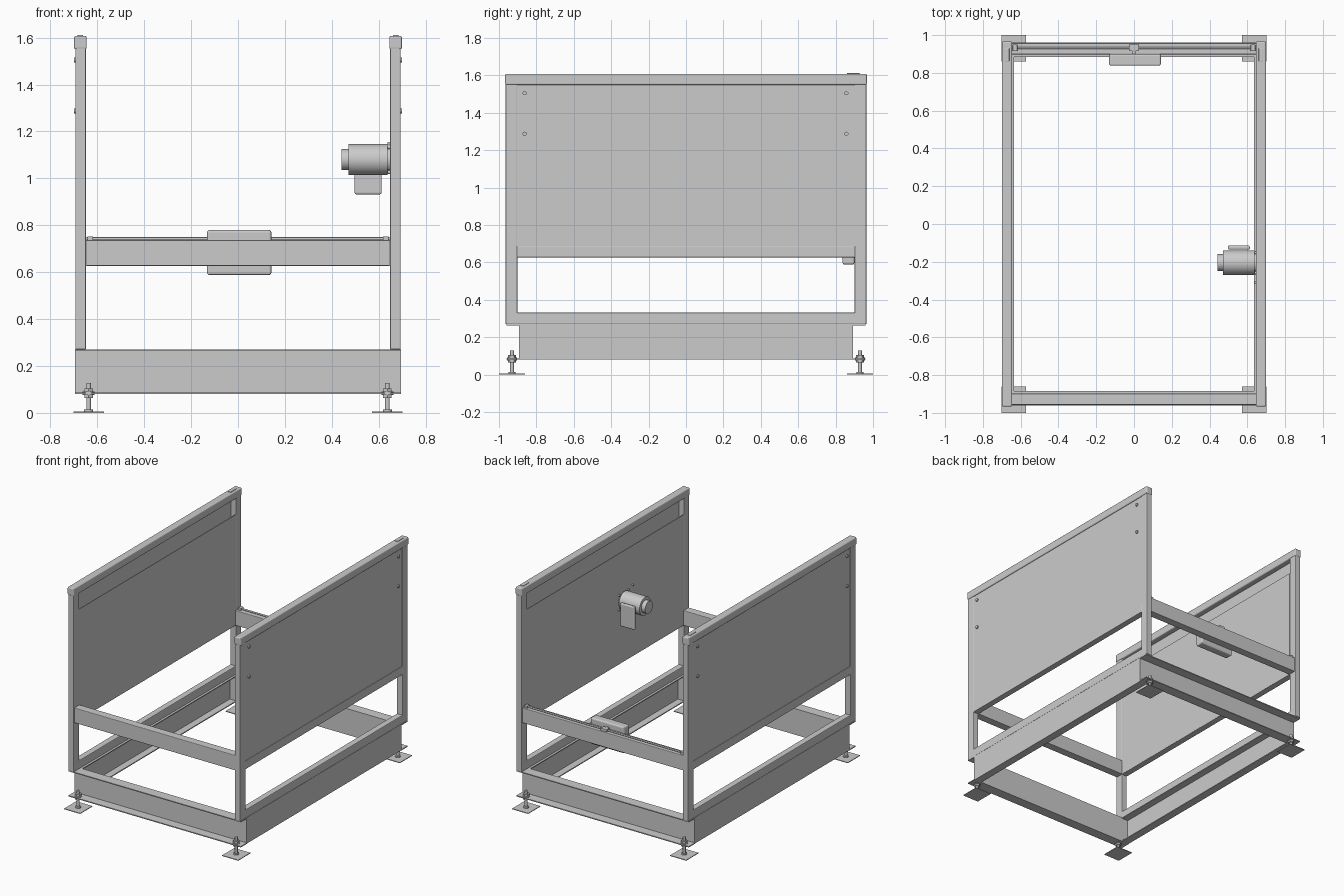
import bpy, math
from mathutils import Vector

if "Cube" in bpy.data.objects:
    bpy.data.objects.remove(bpy.data.objects["Cube"])


def box(name, x, y, z, bevel=0.0, segments=2):
    """Box from (min, max) ranges on each axis."""
    bpy.ops.mesh.primitive_cube_add(size=1, location=[(r[0] + r[1]) / 2 for r in (x, y, z)])
    ob = bpy.context.object
    ob.name = name
    ob.scale = [abs(r[1] - r[0]) for r in (x, y, z)]
    bpy.ops.object.transform_apply(location=False, rotation=False, scale=True)
    if bevel:
        m = ob.modifiers.new("bevel", 'BEVEL')
        m.width = bevel
        m.segments = segments
    return ob


def cyl(name, start, end, radius, sides=32):
    """Cylinder between two points."""
    a, b = Vector(start), Vector(end)
    bpy.ops.mesh.primitive_cylinder_add(vertices=sides, radius=radius, depth=(b - a).length,
                                        location=(a + b) / 2)
    ob = bpy.context.object
    ob.name = name
    ob.rotation_euler = (b - a).to_track_quat('Z', 'Y').to_euler()
    if sides > 8:
        bpy.ops.object.shade_smooth_by_angle(angle=math.radians(40))
    return ob


def channel(name, web, tip, length, axis):
    """C-channel: web position, flange tip position, half length, running axis."""
    t = 0.007 if tip > web else -0.007
    z0, z1 = 0.08, 0.27
    pts = [(web, z0), (tip, z0), (tip, z0 + 0.007), (web + t, z0 + 0.007),
           (web + t, z1 - 0.007), (tip, z1 - 0.007), (tip, z1), (web, z1)]
    n = len(pts)
    verts = []
    for s in (-length, length):
        verts += [(s, p, z) if axis == 'X' else (p, s, z) for p, z in pts]
    faces = [(i, (i + 1) % n, n + (i + 1) % n, n + i) for i in range(n)]
    faces += [tuple(range(n)), tuple(range(n, 2 * n))]
    me = bpy.data.meshes.new(name)
    me.from_pydata(verts, [], faces)
    ob = bpy.data.objects.new(name, me)
    bpy.context.collection.objects.link(ob)
    bpy.context.view_layer.objects.active = ob
    ob.select_set(True)
    bpy.ops.object.mode_set(mode='EDIT')
    bpy.ops.mesh.select_all(action='SELECT')
    bpy.ops.mesh.normals_make_consistent(inside=False)
    bpy.ops.object.mode_set(mode='OBJECT')
    ob.select_set(False)


# Base: end channels open outward, side channels open inward
for s, end in ((-1, "front"), (1, "back")):
    channel(end + "_base_channel", s * 0.885, s * 0.96, 0.695, 'X')
for s, side in ((-1, "left"), (1, "right")):
    channel(side + "_base_channel", s * 0.693, s * 0.635, 0.885, 'Y')

# Levelling feet
for sx in (-1, 1):
    for sy in (-1, 1):
        x, y = sx * 0.637, sy * 0.93
        box("foot_plate", (x - 0.065, x + 0.065), (y - 0.07, y + 0.07), (0, 0.005))
        cyl("foot_base", (x, y, 0.005), (x, y, 0.014), 0.019, 20)
        cyl("foot_bolt", (x, y, 0.01), (x, y, 0.128), 0.010, 20)
        for z in (0.064, 0.09):
            cyl("foot_nut", (x, y, z), (x, y, z + 0.015), 0.021, 6)
        for z in (0.076, 0.087):
            cyl("foot_washer", (x, y, z), (x, y, z + 0.004), 0.026, 24)

# Side frames with panels
for s, side in ((-1, "left"), (1, "right")):
    tube = (s * 0.648, s * 0.694)
    for e in (-1, 1):
        box(side + "_post", tube, (e * 0.902, e * 0.965), (0.27, 1.56), 0.005)
    box(side + "_bottom_rail", tube, (-0.965, 0.965), (0.27, 0.332), 0.005)
    box(side + "_middle_rail", tube, (-0.905, 0.905), (0.627, 0.688), 0.003)
    box(side + "_top_rail", (s * 0.645, s * 0.699), (-0.967, 0.967), (1.55, 1.608), 0.008, 3)
    box(side + "_outer_panel", (s * 0.686, s * 0.691), (-0.903, 0.903), (0.685, 1.552))
    box(side + "_inner_panel", (s * 0.648, s * 0.653), (-0.903, 0.903), (0.629, 1.435))
    box(side + "_top_tab", (s * 0.66, s * 0.684), (0.86, 0.93), (1.604, 1.612), 0.003)
    for y in (-0.863, 0.857):
        for z in (1.288, 1.505):
            cyl(side + "_panel_button", (s * 0.688, y, z), (s * 0.7, y, z), 0.011, 20)

# Cross rails between the side frames
for s, end in ((-1, "front"), (1, "back")):
    box(end + "_cross_rail", (-0.65, 0.65), (s * 0.898, s * 0.958), (0.627, 0.737), 0.004)

# Rod on top of the back rail, with end blocks and centre clamp
cyl("back_rod", (-0.645, 0.932, 0.743), (0.645, 0.932, 0.743), 0.006, 16)
for x in (-0.63, 0.63):
    box("rod_end_block", (x - 0.012, x + 0.012), (0.915, 0.95), (0.733, 0.752), 0.002)
box("rod_clamp", (-0.024, 0.024), (0.915, 0.95), (0.733, 0.754), 0.003)
box("clamp_link", (-0.01, 0.01), (0.895, 0.92), (0.737, 0.75))

# Control box behind the back rail
ctl = box("control_box", (-0.132, 0.142), (0.838, 0.9), (0.588, 0.78), 0.01, 3)

# Motor on the inner right panel
my, mz = -0.205, 1.08
cyl("motor_body", (0.472, my, mz), (0.638, my, mz), 0.066, 40)
cyl("motor_end_cap", (0.442, my, mz), (0.473, my, mz), 0.045, 32)
cyl("motor_flange", (0.636, my, mz), (0.65, my, mz), 0.055, 32)
for k in range(4):
    a = math.radians(45 + 90 * k)
    y, z = my + 0.075 * math.cos(a), mz + 0.075 * math.sin(a)
    cyl("motor_bolt", (0.638, y, z), (0.65, y, z), 0.008, 12)
cyl("panel_stud", (0.638, -0.31, 1.15), (0.65, -0.31, 1.15), 0.006, 12)
box("motor_terminal_plate", (0.497, 0.613), (-0.136, -0.114), (0.932, 1.1), 0.008, 3)
